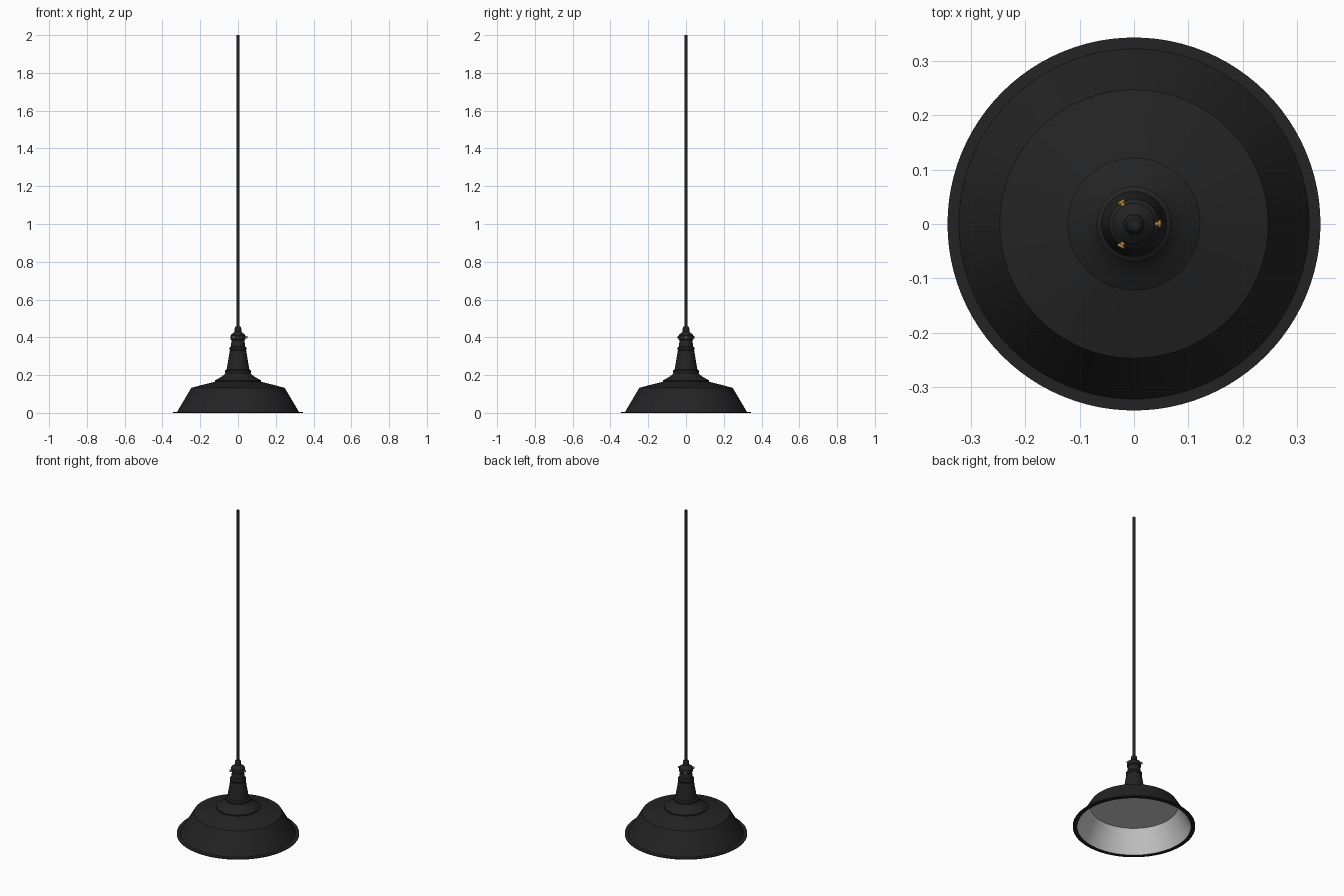
import bpy, math
from mathutils import Vector

if "Cube" in bpy.data.objects:
    bpy.data.objects.remove(bpy.data.objects["Cube"])


def material(name, rgb):
    m = bpy.data.materials.new(name)
    m.diffuse_color = (*rgb, 1)
    m.use_nodes = True
    m.node_tree.nodes["Principled BSDF"].inputs["Base Color"].default_value = m.diffuse_color
    return m


BLACK = material("matte black", (0.017, 0.017, 0.017))
WHITE = material("inner light grey", (0.62, 0.62, 0.62))
BRASS = material("brass", (0.50, 0.24, 0.04))


def finish(obj, mat):
    obj.data.materials.append(mat)
    bpy.ops.object.select_all(action='DESELECT')
    obj.select_set(True)
    bpy.context.view_layer.objects.active = obj
    bpy.ops.object.shade_smooth_by_angle(angle=math.radians(25))
    return obj


def lathe(name, profile, mat, segs=96):
    """Revolve (radius, z) points about z; radius 0 makes a pole."""
    verts, rings, faces = [], [], []
    for r, z in profile:
        n = 1 if r == 0 else segs
        rings.append([len(verts) + i for i in range(n)])
        for i in range(n):
            a = 2 * math.pi * i / segs
            verts.append((r * math.cos(a), r * math.sin(a), z))
    for a, b in zip(rings, rings[1:]):
        for i in range(segs):
            j = (i + 1) % segs
            if len(a) == 1:
                faces.append((a[0], b[j], b[i]))
            elif len(b) == 1:
                faces.append((a[i], a[j], b[0]))
            else:
                faces.append((a[i], a[j], b[j], b[i]))
    me = bpy.data.meshes.new(name)
    me.from_pydata(verts, [], faces)
    obj = bpy.data.objects.new(name, me)
    bpy.context.collection.objects.link(obj)
    return finish(obj, mat)


# Outer shade with flat rim, angled skirt, shallow shoulder and stepped crown
lathe("shade", [
    (0.319, 0.0), (0.343, 0.0), (0.343, 0.005), (0.322, 0.006),
    (0.247, 0.133), (0.122, 0.165), (0.122, 0.172), (0.117, 0.175),
    (0.090, 0.190), (0.072, 0.203), (0.062, 0.215)], BLACK)

# Pale reflector lining: sloping wall closed by a flat disc
lathe("reflector", [(0, 0.130), (0.245, 0.130), (0.319, 0.0)], WHITE)

# Collar, tapered neck, beads and domed cap
lathe("lamp_holder", [
    (0.060, 0.208), (0.069, 0.212), (0.069, 0.224), (0.064, 0.228),
    (0.060, 0.230), (0.055, 0.260), (0.043, 0.331), (0.046, 0.334),
    (0.046, 0.344), (0.042, 0.348), (0.038, 0.352), (0.034, 0.385),
    (0.039, 0.389), (0.039, 0.410), (0.035, 0.416), (0.026, 0.422),
    (0.018, 0.430), (0.017, 0.450), (0.012, 0.457), (0, 0.457)], BLACK, 64)

# Hanging cable
lathe("cable", [(0, 0.44), (0.008, 0.44), (0.008, 2.0), (0, 2.0)], BLACK, 24)

# Three brass screws spaced round the cap
for k in range(3):
    ang = k * 2 * math.pi / 3
    d = Vector((math.cos(ang), math.sin(ang), 0))
    for part, r, dist, length in (("shaft", 0.004, 0.041, 0.012),
                                  ("head", 0.007, 0.047, 0.005)):
        bpy.ops.mesh.primitive_cylinder_add(
            vertices=16, radius=r, depth=length,
            location=d * dist + Vector((0, 0, 0.400)),
            rotation=(0, math.pi / 2, ang))
        screw = bpy.context.object
        screw.name = f"screw_{part}_{k + 1}"
        finish(screw, BRASS)
